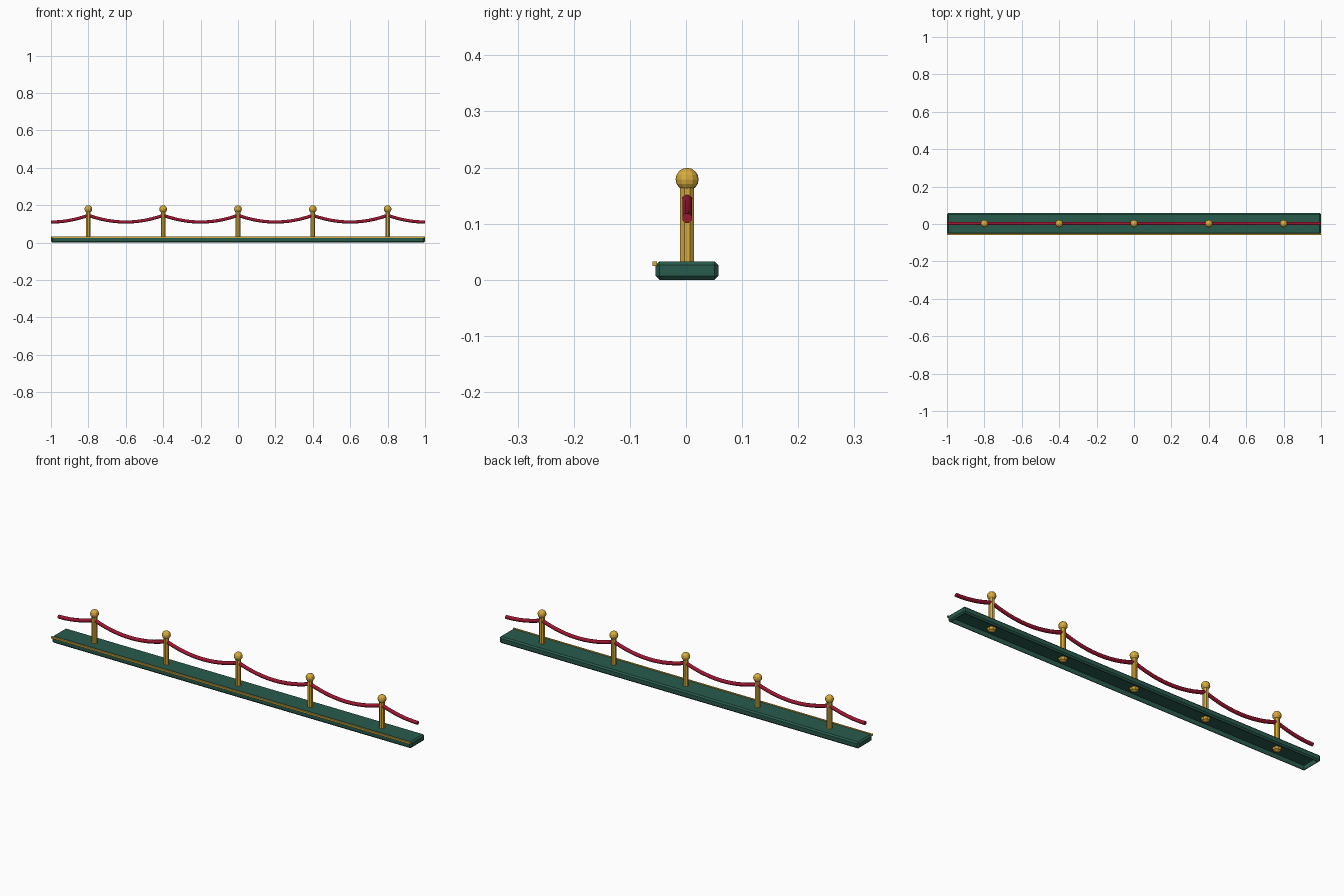
import bpy, bmesh, math
from mathutils import Vector

if "Cube" in bpy.data.objects:
    bpy.data.objects.remove(bpy.data.objects["Cube"])

CENTRE_Y = 0.002
POSTS = [-0.8, -0.4, 0.0, 0.4, 0.8]


def material(name, rgb):
    m = bpy.data.materials.new(name)
    m.use_nodes = True
    m.diffuse_color = (*rgb, 1)
    m.node_tree.nodes["Principled BSDF"].inputs["Base Color"].default_value = (*rgb, 1)
    return m


green = material("dark green", (0.022, 0.105, 0.075))
gold = material("gold", (0.69, 0.41, 0.045))
red = material("deep red", (0.33, 0.008, 0.03))


def finish(name, bm, mat, smooth=False):
    bmesh.ops.recalc_face_normals(bm, faces=bm.faces)
    mesh = bpy.data.meshes.new(name)
    bm.to_mesh(mesh)
    bm.free()
    mesh.materials.append(mat)
    ob = bpy.data.objects.new(name, mesh)
    bpy.context.collection.objects.link(ob)
    if smooth:
        bpy.ops.object.select_all(action="DESELECT")
        ob.select_set(True)
        bpy.context.view_layer.objects.active = ob
        bpy.ops.object.shade_smooth_by_angle(angle=math.radians(50))


def box(size, centre):
    bm = bmesh.new()
    bmesh.ops.create_cube(bm, size=1)
    bmesh.ops.scale(bm, vec=size, verts=bm.verts)
    bmesh.ops.translate(bm, vec=centre, verts=bm.verts)
    return bm


# Chamfered plinth, hollow underneath
bm = box((2, 0.112, 0.033), (0, CENTRE_Y, 0.0165))
bmesh.ops.bevel(bm, geom=bm.edges[:], offset=0.007, segments=1, affect="EDGES")
bm.normal_update()
under = [f for f in bm.faces if f.normal.z < -0.99]
bmesh.ops.inset_region(bm, faces=under, thickness=0.005)
hole = bmesh.ops.extrude_face_region(bm, geom=under)
bmesh.ops.delete(bm, geom=under, context="FACES_ONLY")
bmesh.ops.translate(bm, vec=(0, 0, 0.022),
                    verts=[v for v in hole["geom"] if isinstance(v, bmesh.types.BMVert)])
finish("plinth", bm, green)

# Thin trim strip along the front top edge
finish("front_trim", box((2, 0.008, 0.008), (0, -0.0555, 0.029)), gold)


def lathe(bm, profile, x, sides):
    """Spin a radius/height profile around a post axis."""
    rings = []
    for r, z in profile:
        rings.append([bm.verts.new((x + r * math.cos(a), CENTRE_Y + r * math.sin(a), z))
                      for a in (2 * math.pi * (i + 0.5) / sides for i in range(sides))])
    for low, high in zip(rings, rings[1:]):
        for i in range(sides):
            j = (i + 1) % sides
            bm.faces.new((low[i], low[j], high[j], high[i]))
    bm.faces.new(rings[0])
    bm.faces.new(rings[-1])


# Posts with a domed foot inside the plinth, topped by faceted balls
for n, x in enumerate(POSTS, 1):
    bm = bmesh.new()
    lathe(bm, [(0.007, 0.001), (0.017, 0.006), (0.022, 0.016),
               (0.0133, 0.023), (0.0133, 0.168)], x, 8)
    finish(f"post_{n}", bm, gold)
    bm = bmesh.new()
    bmesh.ops.create_uvsphere(bm, u_segments=12, v_segments=8, radius=0.0205)
    bmesh.ops.translate(bm, vec=(x, CENTRE_Y, 0.179), verts=bm.verts)
    finish(f"post_ball_{n}", bm, gold)


# Sagging ropes: full spans between posts and half spans at the ends
def rope(name, start, end, low_x, steps, sides=8, radius=0.0092):
    bm = bmesh.new()
    rings = []
    for s in range(steps + 1):
        x = start + (end - start) * s / steps
        t = (x - low_x) / 0.2
        centre = Vector((x, CENTRE_Y, 0.11 + 0.036 * t * t))
        across = Vector((-0.36 * t, 0, 1)).normalized()
        ring = []
        for i in range(sides):
            a = 2 * math.pi * (i + 0.5) / sides
            ring.append(bm.verts.new(centre + radius * (across * math.sin(a)
                                     + Vector((0, math.cos(a), 0)))))
        rings.append(ring)
    for a, b in zip(rings, rings[1:]):
        for i in range(sides):
            j = (i + 1) % sides
            bm.faces.new((a[i], a[j], b[j], b[i]))
    bm.faces.new(rings[0])
    bm.faces.new(rings[-1])
    finish(name, bm, red, smooth=True)


for n, (a, b) in enumerate(zip(POSTS, POSTS[1:]), 1):
    rope(f"rope_{n}", a, b, (a + b) / 2, 12)
rope("right_end_rope", -1, POSTS[0], -1, 6)
rope("left_end_rope", POSTS[-1], 1, 1, 6)
